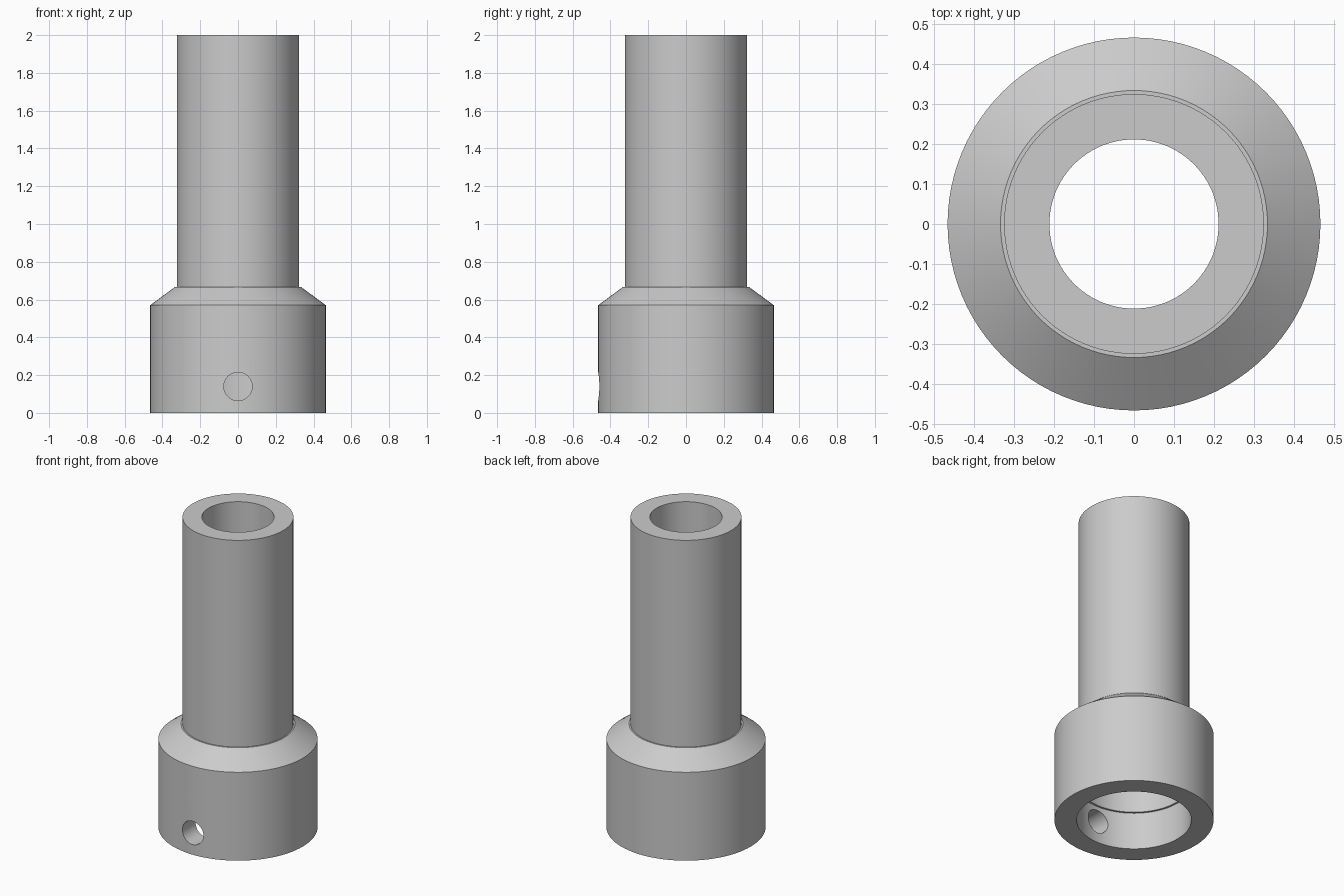
import bpy, bmesh, math

cube = bpy.data.objects.get("Cube")
if cube:
    bpy.data.objects.remove(cube, do_unlink=True)

SEGMENTS = 96

grey = bpy.data.materials.new("light grey")
grey.use_nodes = True
grey.diffuse_color = (0.6, 0.6, 0.6, 1)
grey.node_tree.nodes["Principled BSDF"].inputs["Base Color"].default_value = (0.6, 0.6, 0.6, 1)


def lathe(name, profile):
    """Revolve a closed (radius, height) profile around the z axis."""
    bm = bmesh.new()
    rings = []
    for i in range(SEGMENTS):
        a = math.tau * i / SEGMENTS
        rings.append([bm.verts.new((r * math.cos(a), r * math.sin(a), z)) for r, z in profile])
    n = len(profile)
    for i, ring in enumerate(rings):
        after = rings[(i + 1) % SEGMENTS]
        for j in range(n):
            k = (j + 1) % n
            bm.faces.new((ring[j], after[j], after[k], ring[k]))
    bmesh.ops.recalc_face_normals(bm, faces=bm.faces)
    mesh = bpy.data.meshes.new(name)
    bm.to_mesh(mesh)
    bm.free()
    obj = bpy.data.objects.new(name, mesh)
    mesh.materials.append(grey)
    bpy.context.collection.objects.link(obj)
    return obj


# Collar, shoulder and tube wall, then back down the stepped bore
body = lathe("tube_adapter", [
    (0.465, 0), (0.465, 0.57), (0.333, 0.667), (0.324, 0.667),
    (0.324, 2), (0.211, 2), (0.211, 0.57), (0.322, 0.47),
    (0.322, 0.24), (0.335, 0.24), (0.335, 0),
])

# Cross hole through the front wall of the collar
bpy.ops.mesh.primitive_cylinder_add(
    vertices=48, radius=0.075, depth=0.5,
    location=(0, -0.4, 0.14), rotation=(math.pi / 2, 0, 0))
cutter = bpy.context.object
cutter.name = "hole_cutter"
cutter.hide_render = True
cutter.data.materials.append(grey)

cut = body.modifiers.new("cross_hole", 'BOOLEAN')
cut.operation = 'DIFFERENCE'
cut.solver = 'EXACT'
cut.object = cutter

bpy.ops.object.select_all(action='DESELECT')
body.select_set(True)
bpy.context.view_layer.objects.active = body
bpy.ops.object.modifier_apply(modifier=cut.name)
bpy.data.objects.remove(cutter, do_unlink=True)
bpy.ops.object.shade_smooth_by_angle(angle=math.radians(25))
